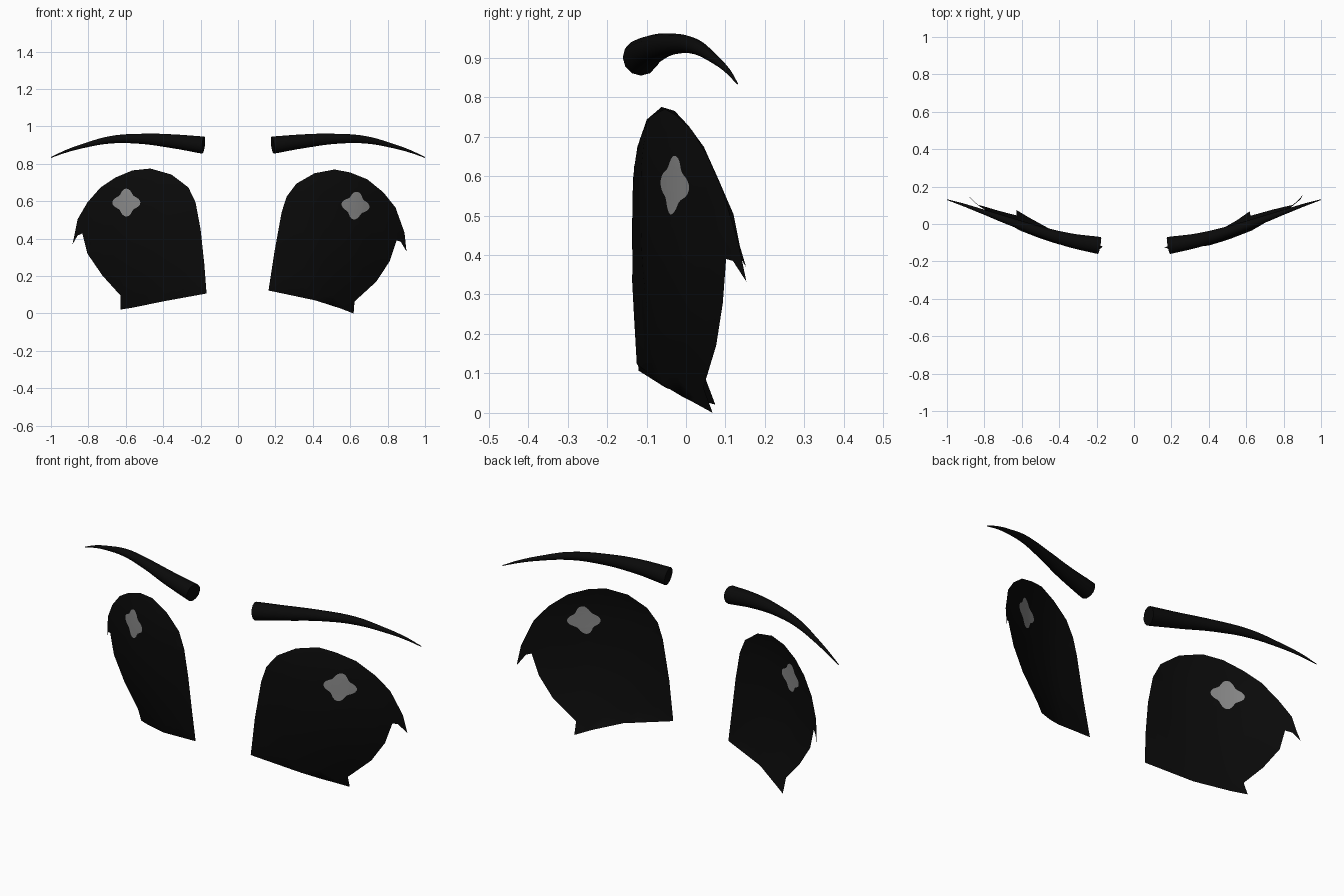
import bpy, bmesh, math
from mathutils import Vector
from mathutils.geometry import delaunay_2d_cdt

if "Cube" in bpy.data.objects:
    bpy.data.objects.remove(bpy.data.objects["Cube"])


def material(name, rgb):
    m = bpy.data.materials.new(name)
    m.diffuse_color = (*rgb, 1)
    m.use_nodes = True
    m.node_tree.nodes["Principled BSDF"].inputs["Base Color"].default_value = m.diffuse_color
    return m


black = material("black", (0.003, 0.003, 0.003))
grey = material("highlight grey", (0.25, 0.25, 0.25))

# Depth of the curved eye surface across its width
DEPTH = [(0.1, -.142), (0.2, -.14), (0.4, -.115), (0.5, -.085), (0.63, -.035),
         (0.74, .03), (0.84, .09), (0.89, .13), (0.92, .16)]


def depth(x, z):
    for (a, ya), (b, yb) in zip(DEPTH, DEPTH[1:]):
        if x <= b:
            break
    y = ya + (yb - ya) * (x - a) / (b - a)
    y += 0.43 * max(0, 0.5 - z) ** 2 * min(1, x / 0.62)   # lower edge sweeps back
    return y + 0.7 * max(0, z - 0.58) ** 2                # so does the upper edge


def star_radius(angle, tilt):
    return 0.064 + 0.011 * math.cos(4 * (angle - tilt))


# Eye sheet with a four-lobed highlight cut into it
def eye(name, side, outline, centre, tilt, shift):
    c = Vector(centre)
    n, k = len(outline), 40
    pts = [Vector(p) for p in outline]
    for i in range(k):
        a = math.tau * i / k
        pts.append(c + star_radius(a, tilt) * Vector((math.cos(a), math.sin(a))))
    edges = [(i, (i + 1) % n) for i in range(n)]
    edges += [(n + i, n + (i + 1) % k) for i in range(k)]
    for i in range(14):
        for j in range(14):
            p = Vector((0.19 + i * 0.053, 0.04 + j * 0.053))
            if (p - c).length > 0.085:
                pts.append(p)
    verts, _, faces, *_ = delaunay_2d_cdt(pts, edges, [], 1, 1e-5)
    bm = bmesh.new()
    vs = [bm.verts.new((side * v.x, depth(v.x + shift, v.y), v.y)) for v in verts]
    for f in faces:
        face = bm.faces.new([vs[i] for i in f])
        face.normal_update()
        if face.normal.y > 0:
            face.normal_flip()
        m = sum((verts[i] for i in f), Vector((0, 0))) / len(f) - c
        face.material_index = int(m.length < star_radius(math.atan2(m.y, m.x), tilt))
        face.smooth = True
    bmesh.ops.delete(bm, geom=[v for v in bm.verts if not v.link_faces], context='VERTS')
    me = bpy.data.meshes.new(name)
    bm.to_mesh(me)
    bm.free()
    me.materials.append(black)
    me.materials.append(grey)
    bpy.context.collection.objects.link(bpy.data.objects.new(name, me))


eye("right_eye", 1,
    [(.163, .123), (.195, .33), (.233, .54), (.26, .625), (.313, .695), (.41, .75),
     (.516, .77), (.6, .754), (.692, .717), (.778, .647), (.842, .567), (.89, .433),
     (.901, .332), (.869, .385), (.848, .39), (.81, .278), (.74, .171), (.623, .064),
     (.618, 0), (.548, .027), (.414, .07)], (.628, .577), -.12, 0)
eye("left_eye", -1,
    [(.168, .107), (.18, .262), (.2, .45), (.227, .594), (.265, .674), (.356, .743),
     (.468, .775), (.564, .765), (.655, .727), (.735, .674), (.805, .594), (.858, .503),
     (.874, .422), (.885, .369), (.858, .417), (.832, .428), (.805, .32), (.725, .203),
     (.628, .096), (.628, .021), (.559, .032), (.404, .064)], (.597, .593), 0, .02)

# Tapered eyebrows: x, y, z, radius
BROW = [(.185, -.115, .9, .046), (.35, -.085, .921, .037), (.52, -.035, .934, .027),
        (.68, .02, .929, .02), (.82, .07, .898, .012), (.92, .105, .867, .007),
        (1, .13, .834, .002)]
for side, name in ((1, "right_eyebrow"), (-1, "left_eyebrow")):
    cu = bpy.data.curves.new(name, 'CURVE')
    cu.dimensions = '3D'
    cu.bevel_depth = 1
    cu.bevel_resolution = 4
    cu.resolution_u = 5
    cu.use_fill_caps = True
    sp = cu.splines.new('BEZIER')
    sp.bezier_points.add(len(BROW) - 1)
    for p, (x, y, z, r) in zip(sp.bezier_points, BROW):
        p.co = (side * x, y, z)
        p.radius = r
        p.handle_left_type = p.handle_right_type = 'AUTO'
    cu.materials.append(black)
    ob = bpy.data.objects.new(name, cu)
    bpy.context.collection.objects.link(ob)
    bpy.ops.object.select_all(action='DESELECT')
    ob.select_set(True)
    bpy.context.view_layer.objects.active = ob
    bpy.ops.object.convert(target='MESH')
    bpy.ops.object.shade_smooth_by_angle(angle=math.radians(40))
